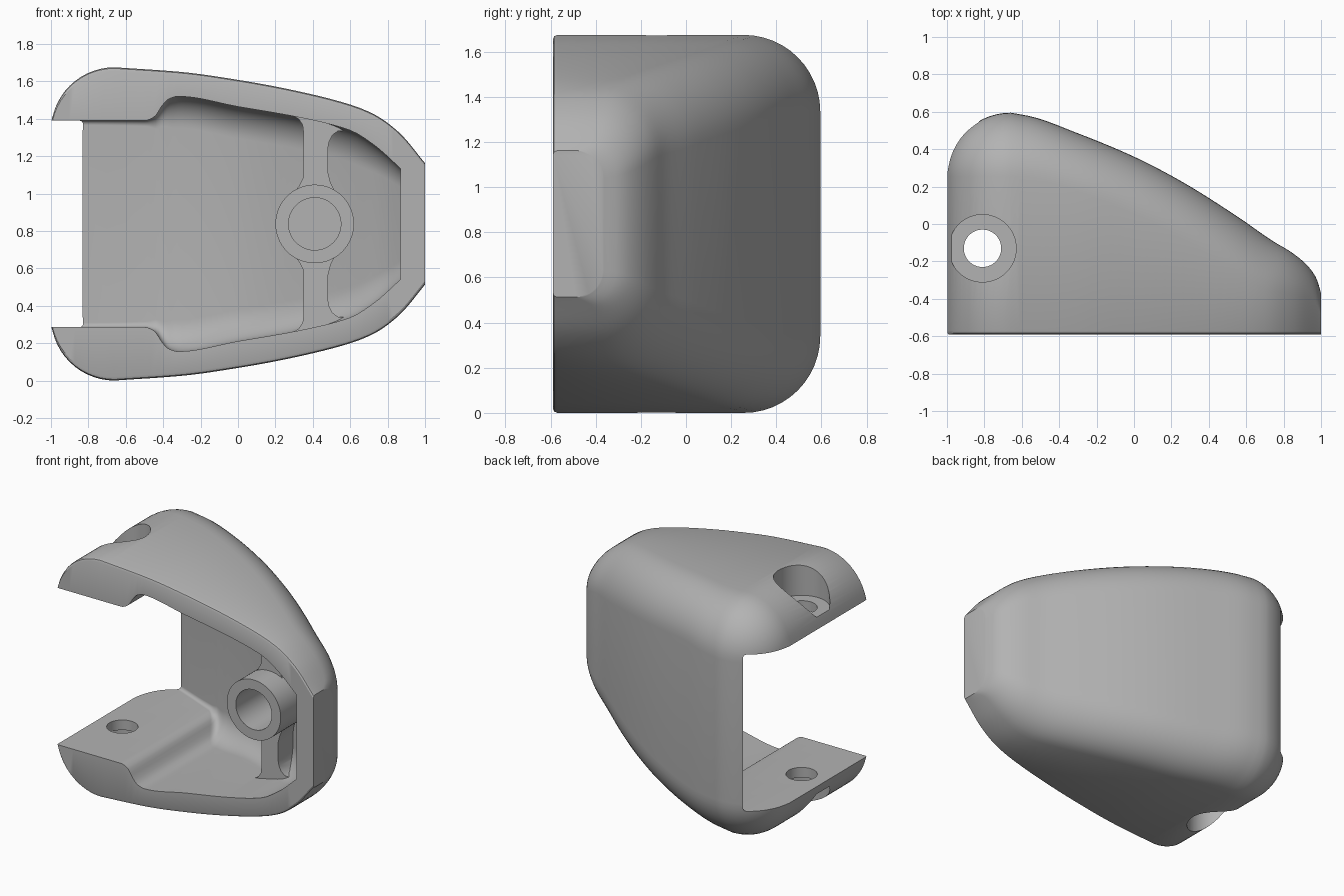
import bpy, bmesh, math
from math import cos, sin, pi, sqrt

if "Cube" in bpy.data.objects:
    bpy.data.objects.remove(bpy.data.objects["Cube"], do_unlink=True)

MID = 0.8375      # mirror height
FRONT = -0.59     # open front plane
BEND = -0.66      # where the round left corner ends
ROUND = 0.34      # radius of that corner


def curve(pts):
    """Monotone cubic through (x, value) points."""
    sec = [(b[1] - a[1]) / (b[0] - a[0]) for a, b in zip(pts, pts[1:])]
    tan = [sec[0]] + [2 * a * b / (a + b) if a * b > 0 else 0
                      for a, b in zip(sec, sec[1:])] + [sec[-1]]

    def f(x):
        i = 0
        while i < len(pts) - 2 and x > pts[i + 1][0]:
            i += 1
        w = pts[i + 1][0] - pts[i][0]
        t = (x - pts[i][0]) / w
        d = pts[i + 1][1] - pts[i][1]
        a, b = tan[i] * w, tan[i + 1] * w
        return pts[i][1] + t * (a + t * (3 * d - 2 * a - b + t * (a + b - 2 * d)))
    return f


def finish(name, bm):
    bmesh.ops.recalc_face_normals(bm, faces=bm.faces)
    mesh = bpy.data.meshes.new(name)
    bm.to_mesh(mesh)
    bm.free()
    ob = bpy.data.objects.new(name, mesh)
    bpy.context.collection.objects.link(ob)
    return ob


def loft(name, xs, shape, front, lip):
    """Skin along x of D-shaped sections with rounded back corners."""
    bm = bmesh.new()
    rings = []
    for x in xs:
        h, back, r = shape(x)
        half = [(front + lip * (1 - sin(a)), h - lip * (1 - cos(a)))
                for a in (pi / 2, pi / 4, 0)] if lip else [(front, h)]
        if lip:
            half = [(front, h - lip), (front + 0.3 * lip, h - 0.3 * lip), (front + lip, h)]
        half += [(back - r + r * sin(a), h - r + r * cos(a))
                 for a in [i * pi / 24 for i in range(13)]]
        ring = half + [(y, -z) for y, z in reversed(half)]
        rings.append([bm.verts.new((x, y, MID + z)) for y, z in ring])
    n = len(rings[0])
    for a, b in zip(rings, rings[1:]):
        for i in range(n):
            j = (i + 1) % n
            bm.faces.new((a[i], a[j], b[j], b[i]))
    bm.faces.new(rings[0])
    bm.faces.new(rings[-1])
    return finish(name, bm)


def prism(name, pts, y0, y1):
    bm = bmesh.new()
    a, b = [[bm.verts.new((x, y, MID + z)) for x, z in pts] for y in (y0, y1)]
    for i in range(len(pts)):
        j = (i + 1) % len(pts)
        bm.faces.new((a[i], a[j], b[j], b[i]))
    bm.faces.new(a)
    bm.faces.new(b)
    return finish(name, bm)


def disc(r, cx=0.0):
    return [(cx + r * cos(i * pi / 32), r * sin(i * pi / 32)) for i in range(64)]


def upright(name, x, y, r, z0, z1):
    bpy.ops.mesh.primitive_cylinder_add(vertices=64, radius=r, depth=z1 - z0,
                                        location=(x, y, (z0 + z1) / 2))
    bpy.context.object.name = name
    return bpy.context.object


def subtract(ob, tool):
    bpy.ops.object.select_all(action='DESELECT')
    bpy.context.view_layer.objects.active = ob
    ob.select_set(True)
    mod = ob.modifiers.new("cut", 'BOOLEAN')
    mod.operation, mod.solver, mod.object = 'DIFFERENCE', 'EXACT', tool
    bpy.ops.object.modifier_apply(modifier=mod.name)
    bpy.data.objects.remove(tool, do_unlink=True)


# Outer housing: half height, back depth and corner radius along x
out_h = curve([(BEND, 0.8375), (-0.3, 0.812), (0, 0.77), (0.3, 0.714), (0.6, 0.638),
               (0.73, 0.585), (0.86, 0.49), (1, 0.325)])
out_y = curve([(BEND, 0.595), (-0.55, 0.575), (-0.3, 0.485), (0, 0.36), (0.25, 0.23),
               (0.56, 0.035), (0.74, -0.09), (0.84, -0.15), (0.92, -0.215),
               (0.975, -0.29), (1, -0.37)])
out_r = curve([(BEND, ROUND), (-0.3, 0.31), (0.6, 0.3), (0.85, 0.22), (1, 0.12)])


def outer(x):
    if x < BEND:
        s = ROUND * max(0.16, sqrt(max(0, 1 - ((x - BEND) / ROUND) ** 2)))
        return 0.4975 + s, 0.255 + s, s
    return out_h(x), out_y(x), out_r(x)


xs = [BEND - ROUND * cos(i * pi / 28) for i in range(14)]
xs += [BEND + (0.7 - BEND) * i / 28 for i in range(28)]
xs += [0.7 + 0.3 * sin(i * pi / 28) for i in range(15)]
housing = loft("housing", xs, outer, FRONT, 0.02)

# Cavity, open at the front and the left side, with stepped side flanges
in_h = curve([(-1.1, 0.552), (-0.5, 0.552), (-0.45, 0.57), (-0.4, 0.64), (-0.37, 0.668),
              (-0.32, 0.682), (0, 0.627), (0.35, 0.565), (0.6, 0.5), (0.73, 0.42),
              (0.87, 0.295)])
in_y = curve([(-1.1, 0.65), (-0.83, 0.55), (-0.6, 0.455), (0, 0.22), (0.4, -0.02),
              (0.7, -0.24), (0.8, -0.32), (0.87, -0.4)])
in_r = curve([(-1.1, 0.02), (-0.5, 0.03), (-0.33, 0.17), (0.6, 0.17), (0.87, 0.1)])
xs = [-1.1, -0.9, -0.7, -0.6] + [-0.5 + 0.015 * i for i in range(13)]
xs += [-0.3 + 1.17 * i / 30 for i in range(31)]
cavity = loft("cavity_cutter", xs, lambda x: (in_h(x), in_y(x), in_r(x)), -0.9, 0)

# Flared cross rib and round boss, left standing inside the cavity
right = [(0.53, 0.15), (0.495, 0.22), (0.48, 0.28), (0.48, 0.4), (0.487, 0.44),
         (0.505, 0.475), (0.535, 0.497), (0.6, 0.5), (0.6, 0.9)]
left = [(0.28, 0.9), (0.3, 0.575), (0.325, 0.56), (0.345, 0.53), (0.35, 0.49),
        (0.35, 0.25), (0.325, 0.2), (0.28, 0.15)]
side = right + left
rib = prism("rib", side[:len(right)] + left + [(x, -z) for x, z in reversed(side)], -0.24, 1)
subtract(cavity, rib)
subtract(cavity, prism("boss", disc(0.21, 0.41), -0.41, 1))
subtract(housing, cavity)

# Blind hole in the boss
subtract(housing, prism("boss_hole", disc(0.14, 0.41), -0.6, -0.1))

# Counterbored screw holes through both flanges
subtract(housing, upright("screw_hole", -0.81, -0.13, 0.1, -0.2, 2))
for low, high in ((-0.2, 0.215), (1.46, 2)):
    subtract(housing, upright("counterbore", -0.81, -0.13, 0.18, low, high))

# Single grey finish
grey = bpy.data.materials.new("plain_grey")
grey.use_nodes = True
colour = (0.45, 0.45, 0.45, 1)
grey.diffuse_color = colour
grey.node_tree.nodes["Principled BSDF"].inputs["Base Color"].default_value = colour
housing.data.materials.clear()
housing.data.materials.append(grey)
for p in housing.data.polygons:
    p.material_index = 0

bpy.ops.object.select_all(action='DESELECT')
housing.select_set(True)
bpy.context.view_layer.objects.active = housing
bpy.ops.object.shade_smooth_by_angle(angle=math.radians(28))
